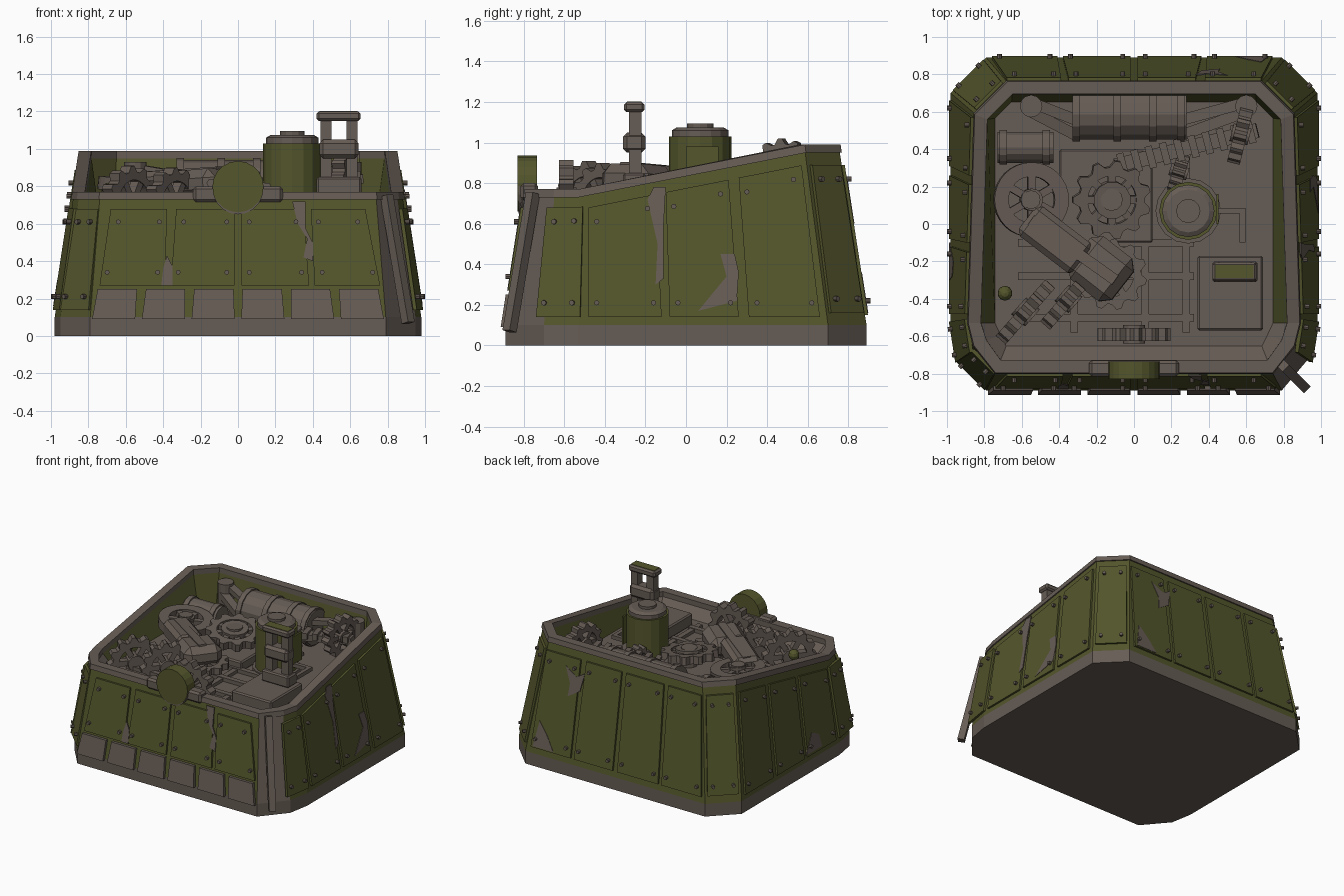
import bpy, bmesh
from math import pi, cos, sin
from mathutils import Vector, Matrix

cube = bpy.data.objects.get("Cube")
if cube:
    bpy.data.objects.remove(cube)


def material(name, rgb):
    m = bpy.data.materials.new(name)
    m.use_nodes = True
    m.diffuse_color = (*rgb, 1)
    m.node_tree.nodes["Principled BSDF"].inputs["Base Color"].default_value = (*rgb, 1)
    return m


GREEN = material("olive green", (0.088, 0.092, 0.025))
BROWN = material("grey brown metal", (0.133, 0.107, 0.09))


def add(name, bm, *mats):
    bmesh.ops.recalc_face_normals(bm, faces=bm.faces)
    me = bpy.data.meshes.new(name)
    bm.to_mesh(me)
    bm.free()
    for m in mats:
        me.materials.append(m)
    ob = bpy.data.objects.new(name, me)
    bpy.context.collection.objects.link(ob)
    return ob


def beam(name, p0, p1, w, h, mat=BROWN, bevel=0):
    """Box running from p0 to p1."""
    p0, p1 = Vector(p0), Vector(p1)
    d = p1 - p0
    bm = bmesh.new()
    bmesh.ops.create_cube(bm, size=1, matrix=Matrix.LocRotScale(
        (p0 + p1) / 2, d.to_track_quat('X', 'Z'), (d.length, w, h)))
    if bevel:
        bmesh.ops.bevel(bm, geom=bm.edges[:], offset=bevel, segments=1, affect='EDGES')
    return add(name, bm, mat)


def box(name, x0, x1, y0, y1, z0, z1, mat=BROWN, bevel=0):
    y, z = (y0 + y1) / 2, (z0 + z1) / 2
    return beam(name, (x0, y, z), (x1, y, z), y1 - y0, z1 - z0, mat, bevel)


def cyl(name, p0, p1, r, mat=BROWN, sides=16, r2=None, bm=None):
    p0, p1 = Vector(p0), Vector(p1)
    d = p1 - p0
    b = bm or bmesh.new()
    bmesh.ops.create_cone(b, cap_ends=True, segments=sides, radius1=r,
                          radius2=r if r2 is None else r2, depth=d.length,
                          matrix=Matrix.LocRotScale((p0 + p1) / 2, d.to_track_quat('Z', 'Y'), None))
    return None if bm else add(name, b, mat)


def gear(name, loc, axis, r, w, teeth, spokes=3, root=0.84, hub=0.3):
    """Toothed ring with a hub and crossing spoke bars."""
    bm = bmesh.new()
    n = teeth * 4
    rows = []
    for i in range(n):
        a = 2 * pi * i / n
        ro = r if i % 4 < 2 else r * root
        rows.append([bm.verts.new((q * cos(a), q * sin(a), z)) for q, z in
                     ((ro, -w / 2), (ro, w / 2), (r * 0.62, w / 2), (r * 0.62, -w / 2))])
    for i in range(n):
        a, b = rows[i], rows[(i + 1) % n]
        for j in range(4):
            k = (j + 1) % 4
            bm.faces.new((a[j], b[j], b[k], a[k]))
    cyl("", (0, 0, -w * 0.7), (0, 0, w * 0.7), r * hub, sides=12, bm=bm)
    for i in range(spokes):
        bmesh.ops.create_cube(bm, size=1, matrix=Matrix.Rotation(pi * i / spokes, 4, 'Z')
                              @ Matrix.Diagonal((r * 1.3, r * 0.2, w * 0.8, 1)))
    ob = add(name, bm, BROWN)
    ob.matrix_world = Matrix.LocRotScale(Vector(loc), Vector(axis).to_track_quat('Z', 'Y'), None)


# Hull: stacked many-sided rings with a rim that climbs to the back
SLOPE = 0.155
FLOOR = 0.66


def rim_z(y):
    return 0.77 + 0.22 * min(1, max(0, (y + 0.53) / 1.11))


def ring(bm, inset, z=None, dz=0):
    pts = []
    for kind in range(5):
        front = kind < 3
        top = 0.77 if front else 0.99
        h = top + dz if z is None else z
        lean = max(0, h - 0.1)
        X, Y = 0.98 - SLOPE * lean - inset, 0.89 - SLOPE * lean - inset
        c = 0.19 - (0.05 if front else 0.02) * lean / (top - 0.1) - 0.59 * inset
        pts.append(((X - c, -Y), (X - 0.03, c - Y), (X, -0.53), (X, Y - c), (X - c, Y))[kind] + (h,))
    pts += [(-x, y, h) for x, y, h in reversed(pts)]
    return [bm.verts.new(p) for p in pts]


bm = bmesh.new()
rings = [ring(bm, 0, z=0), ring(bm, 0, z=0.1), ring(bm, 0, dz=-0.04), ring(bm, -0.01, dz=-0.04),
         ring(bm, -0.01), ring(bm, 0.058), ring(bm, 0.065, dz=-0.04), ring(bm, 0.15, z=FLOOR)]
for layer, (a, b) in enumerate(zip(rings, rings[1:])):
    for i in range(10):
        j = (i + 1) % 10
        f = bm.faces.new((a[i], a[j], b[j], b[i]))
        c = f.calc_center_median()
        bare_corner = c.x > 0.5 and c.y < -0.68
        f.material_index = int(layer not in (1, 6) or (layer == 1 and bare_corner)
                               or (layer == 6 and c.y < -0.5))
bm.faces.new(rings[0]).material_index = 1
bm.faces.new(rings[-1]).material_index = 1
add("hull", bm, GREEN, BROWN)

# Outer walls as frames: centre at the foot, outward normal, lean
D = 0.5 ** 0.5
WALLS = {"front": ((0, -0.89), (0, -1), SLOPE), "left": ((0.98, 0), (1, 0), SLOPE),
         "back": ((0, 0.89), (0, 1), SLOPE), "right": ((-0.98, 0), (-1, 0), SLOPE),
         "left_nose": ((0.965, -0.625), (0.988, -0.156), SLOPE),
         "right_nose": ((-0.965, -0.625), (-0.988, -0.156), SLOPE),
         "front_left": ((0.872, -0.805), (D, -D), 0.18), "front_right": ((-0.872, -0.805), (-D, -D), 0.18),
         "back_left": ((0.885, 0.795), (D, D), 0.2), "back_right": ((-0.885, 0.795), (-D, D), 0.2)}


def on_wall(wall, u, z, d):
    c, n, s = WALLS[wall]
    k = d - s * (z - 0.1)
    return Vector((c[0] - n[1] * u + n[0] * k, c[1] + n[0] * u + n[1] * k, z))


def plate(name, wall, outline, d0, d1, mat):
    bm = bmesh.new()
    a, b = [[bm.verts.new(on_wall(wall, u, z, d)) for u, z in outline] for d in (d0, d1)]
    bm.faces.new(a)
    bm.faces.new(b)
    for i in range(len(a)):
        j = (i + 1) % len(a)
        bm.faces.new((a[i], a[j], b[j], b[i]))
    add(name, bm, mat)


bolts = bmesh.new()


def panel(wall, i, b0, b1, t0, t1, z0, drop=0.1):
    top = [rim_z(on_wall(wall, u, 0.5, 0).y) - drop for u in (t0, t1)]
    outline = [(b0, z0), (b1, z0), (t1, top[1]), (t0, top[0])]
    plate(f"{wall}_panel_{i}", wall, outline, -0.005, 0.015, GREEN)
    for (u, z), su, sz in zip(outline, (1, -1, -1, 1), (1, 1, -1, -1)):
        u, z = u + 0.04 * su, z + 0.07 * sz
        cyl("", on_wall(wall, u, z, 0), on_wall(wall, u, z, 0.037), 0.013, sides=8, bm=bolts)


for i, (b0, b1, t0, t1) in enumerate([(-0.74, -0.39, -0.68, -0.38), (-0.36, -0.02, -0.33, -0.02),
                                      (0.02, 0.38, 0.02, 0.35), (0.41, 0.76, 0.39, 0.68)]):
    panel("front", i, b0, b1, t0, t1, 0.27, 0.09)
    panel("back", i, b0, b1, t0, t1, 0.15)
for i, (b0, b1, t0, t1) in enumerate([(-0.48, -0.12, -0.48, -0.15),
                                      (-0.08, 0.26, -0.1, 0.21), (0.31, 0.66, 0.26, 0.57)]):
    panel("left", i, b0, b1, t0, t1, 0.14)
    panel("right", i, -b1, -b0, -t1, -t0, 0.14)
panel("left_nose", 0, -0.115, 0.105, -0.075, 0.105, 0.14, 0.09)
panel("right_nose", 0, -0.105, 0.115, -0.105, 0.075, 0.14, 0.09)
panel("front_right", 0, -0.11, 0.11, -0.085, 0.085, 0.14, 0.09)
for wall in ("back_left", "back_right"):
    panel(wall, 0, -0.115, 0.115, -0.1, 0.1, 0.16)
add("bolts", bolts, BROWN)

# Lower front armour tiles
for i in range(6):
    x = -0.665 + i * 0.266
    lean = -x * 0.03
    plate(f"lower_tile_{i}", "front", [(x - 0.115, 0.09), (x + 0.115, 0.09), (x + 0.105 + lean, 0.25),
                                       (x - 0.105 + lean, 0.25)], -0.005, 0.022, BROWN)

# Worn paint patches
PATCHES = [("front", [(.29, .72), (.36, .72), (.36, .58), (.4, .5), (.4, .4), (.35, .42), (.37, .52), (.32, .6)]),
           ("front", [(-.41, .27), (-.35, .27), (-.35, .37), (-.38, .43), (-.4, .36)]),
           ("left", [(-.19, .72), (-.14, .5), (-.15, .3), (-.11, .33), (-.11, .6), (-.1, .78), (-.16, .78)]),
           ("left", [(.06, .17), (.25, .22), (.26, .36), (.24, .45), (.17, .45), (.2, .34)]),
           ("back", [(-.5, .82), (-.4, .76), (-.33, .8), (-.36, .66), (-.46, .6), (-.45, .7)]),
           ("back", [(-.72, .16), (-.54, .16), (-.6, .26), (-.68, .36)]),
           ("right", [(.1, .16), (.3, .16), (.28, .26), (.2, .3)])]
for i, (wall, outline) in enumerate(PATCHES):
    plate(f"worn_patch_{i}", wall, outline, 0.011, 0.018, BROWN)

# Loose corner strip
beam("loose_corner_strip", (0.795, -0.755, 0.75), (0.91, -0.87, 0.07), 0.05, 0.05)

# Front badge disc and bracket
box("disc_bracket", -0.24, 0.24, -0.815, -0.73, 0.715, 0.8, bevel=0.015)
cyl("disc_rim", (0, -0.825, 0.785), (0, -0.74, 0.785), 0.135, BROWN, 20)
cyl("disc", (0, -0.83, 0.798), (0, -0.735, 0.798), 0.137, GREEN, 20)

# Drum with stepped lid
cyl("drum", (0.29, 0.07, FLOOR), (0.29, 0.07, 1.03), 0.155, GREEN, 16)
cyl("drum_lid", (0.29, 0.07, 1.03), (0.29, 0.07, 1.06), 0.14, BROWN, 16)
cyl("drum_lid_top", (0.29, 0.07, 1.06), (0.29, 0.07, 1.075), 0.14, BROWN, 16, 0.115)
cyl("drum_cap", (0.29, 0.07, 1.07), (0.29, 0.07, 1.095), 0.065, BROWN, 12)
cyl("drum_foot", (0.29, 0.07, FLOOR), (0.29, 0.07, 0.7), 0.175, BROWN, 16)
box("drum_hatch", 0.44, 0.453, 0, 0.16, 0.76, 0.98, GREEN)
beam("drum_pipe_a", (0.44, 0.07, 0.75), (0.58, 0.07, 0.75), 0.03, 0.03)
beam("drum_pipe_b", (0.58, 0.085, 0.75), (0.58, -0.1, 0.75), 0.03, 0.03)

# Platform and lever frame
box("platform", 0.34, 0.69, -0.57, -0.17, FLOOR, 0.76, bevel=0.01)
box("frame_foot", 0.42, 0.66, -0.31, -0.2, 0.76, 0.85, bevel=0.01)
for i, x in enumerate((0.47, 0.61)):
    box(f"frame_post_{i}", x - 0.03, x + 0.03, -0.28, -0.22, 0.84, 1.16)
box("frame_crossbar", 0.435, 0.645, -0.31, -0.2, 0.95, 1.05, bevel=0.02)
box("frame_handle", 0.42, 0.655, -0.305, -0.205, 1.15, 1.2, bevel=0.012)
box("handle_paint", 0.435, 0.64, -0.29, -0.22, 1.197, 1.203, GREEN)

# Floor ribs
for i, y in enumerate((-0.5, -0.28, -0.1)):
    box(f"floor_rib_{i}", -0.62, 0.32, y - 0.02, y + 0.02, FLOOR, 0.69)
for i, x in enumerate((-0.32, 0.06, 0.28)):
    box(f"floor_post_{i}", x - 0.02, x + 0.02, -0.58, 0.4, FLOOR, 0.685)
box("floor_deck", -0.4, 0.1, -0.1, 0.4, FLOOR, 0.74, bevel=0.01)

# Barrels with bands
for name, x0, x1, y, z, r, bands in (("tank", -0.33, 0.28, 0.585, 0.805, 0.137, (-0.31, -0.09, 0.1, 0.25)),
                                     ("small_tank", -0.73, -0.43, 0.41, 0.76, 0.085, (-0.7, -0.47))):
    cyl(name, (x0, y, z), (x1, y, z), r, sides=14)
    for i, x in enumerate(bands):
        cyl(f"{name}_band_{i}", (x - 0.02, y, z), (x + 0.02, y, z), r + 0.01, sides=14)

# Posts and arms beside the tank
for i, (x, inner) in enumerate(((-0.55, -0.32), (0.6, 0.27))):
    cyl(f"arm_post_{i}", (x, 0.63, FLOOR), (x, 0.63, 0.93), 0.06, sides=12)
    beam(f"upper_arm_{i}", (x, 0.65, 0.9), (inner, 0.56, 0.86), 0.06, 0.04)
    beam(f"lower_arm_{i}", (x, 0.6, 0.84), (inner, 0.48, 0.78), 0.06, 0.05)

# Toothed rack
beam("rack", (-0.1, 0.31, 0.78), (0.66, 0.5, 0.84), 0.08, 0.05)
for i in range(10):
    t = (i + 0.5) / 10
    p = Vector((-0.1 + 0.76 * t, 0.31 + 0.19 * t, 0.8 + 0.06 * t))
    beam(f"rack_tooth_{i}", p - Vector((0.019, 0.005, 0)), p + Vector((0.019, 0.005, 0)), 0.12, 0.05)

# Flat wheel and gears
gear("flywheel", (-0.55, 0.13, 0.8), (0.1, 0, 1), 0.2, 0.07, 8, root=1)
cyl("flywheel_axle", (-0.55, 0.13, FLOOR), (-0.55, 0.13, 0.86), 0.05, sides=12)
gear("main_gear", (-0.12, 0.13, 0.83), (0.1, -0.1, 1), 0.21, 0.06, 11, 4, hub=0.48)
cyl("main_gear_axle", (-0.12, 0.13, FLOOR), (-0.12, 0.13, 0.88), 0.06, sides=12)
gear("under_gear", (-0.12, -0.27, 0.74), (0, 0, 1), 0.19, 0.05, 11)

# Standing gears, part sunk in the floor
for name, loc, axis, r in (("front_gear", (0, -0.59, 0.72), (0, 1, 0), 0.195),
                           ("side_gear_a", (-0.58, -0.47, 0.71), (0.75, -0.66, 0), 0.2),
                           ("side_gear_b", (-0.35, -0.4, 0.71), (0.75, -0.66, 0), 0.19),
                           ("back_gear", (0.57, 0.48, 0.86), (1, -0.25, 0), 0.16),
                           ("inner_gear", (0.24, 0.28, 0.74), (1, -0.3, 0), 0.11)):
    gear(name, loc, axis, r, 0.07, 12)

# Motor block lying across the gears
beam("motor_body", (-0.57, 0.03, 0.8), (-0.27, -0.2, 0.82), 0.2, 0.14, bevel=0.03)
beam("motor_head", (-0.29, -0.15, 0.8), (-0.06, -0.33, 0.82), 0.29, 0.16, bevel=0.05)
beam("motor_spine", (-0.55, 0.02, 0.86), (-0.1, -0.3, 0.89), 0.06, 0.03)

# Small green knob
bm = bmesh.new()
bmesh.ops.create_uvsphere(bm, u_segments=10, v_segments=6, radius=0.04,
                          matrix=Matrix.Translation((-0.69, -0.37, 0.78)))
add("knob", bm, GREEN)
cyl("knob_stem", (-0.69, -0.37, FLOOR), (-0.69, -0.37, 0.76), 0.015, sides=8)
